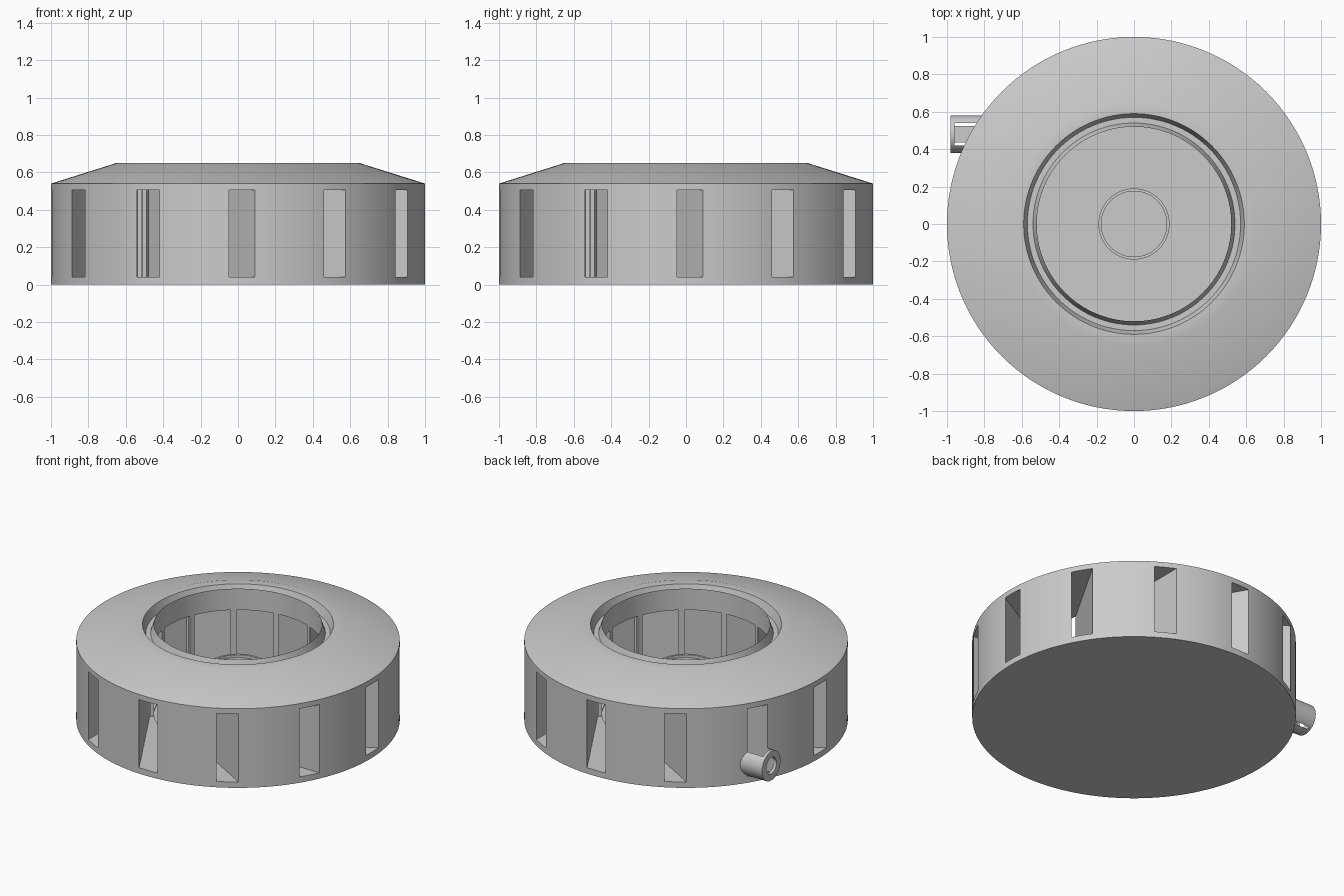
import bpy, bmesh, math
from mathutils import Matrix, Vector

cube = bpy.data.objects.get("Cube")
if cube:
    bpy.data.objects.remove(cube, do_unlink=True)

grey = bpy.data.materials.new("plain grey")
grey.use_nodes = True
grey.diffuse_color = (0.6, 0.6, 0.6, 1)
grey.node_tree.nodes["Principled BSDF"].inputs["Base Color"].default_value = (0.6, 0.6, 0.6, 1)


def add_object(name, bm):
    bmesh.ops.recalc_face_normals(bm, faces=bm.faces)
    mesh = bpy.data.meshes.new(name)
    bm.to_mesh(mesh)
    bm.free()
    mesh.materials.append(grey)
    obj = bpy.data.objects.new(name, mesh)
    bpy.context.collection.objects.link(obj)
    return obj


def lathe(profile, segments, closed=False):
    """Revolve (radius, height) points about z."""
    bm = bmesh.new()
    verts = [bm.verts.new((r, 0, z)) for r, z in profile]
    pairs = list(zip(verts, verts[1:]))
    if closed:
        pairs.append((verts[-1], verts[0]))
    edges = [bm.edges.new(p) for p in pairs]
    bmesh.ops.spin(bm, geom=verts + edges, axis=(0, 0, 1), cent=(0, 0, 0),
                   angle=math.tau, steps=segments, use_merge=True)
    bmesh.ops.remove_doubles(bm, verts=bm.verts, dist=0.0005)
    return bm


def cut(obj, cutter):
    mod = obj.modifiers.new("channels", "BOOLEAN")
    mod.operation = "DIFFERENCE"
    mod.solver = "EXACT"
    mod.use_self = True
    mod.object = cutter
    bpy.ops.object.select_all(action="DESELECT")
    obj.select_set(True)
    bpy.context.view_layer.objects.active = obj
    bpy.ops.object.modifier_apply(modifier=mod.name)
    bpy.ops.object.shade_smooth_by_angle(angle=math.radians(30))


# Housing: base, wall, sloped top, rim groove, bowl and central hub
housing = add_object("housing", lathe([
    (0, 0), (1, 0), (1, 0.54), (0.65, 0.65), (0.59, 0.65), (0.57, 0.59),
    (0.54, 0.59), (0.52, 0.65), (0.52, 0.035), (0.19, 0.035), (0.19, 0.36),
    (0.175, 0.36), (0.175, 0.34), (0, 0.34)], 128))

# Inlet pipe lying along x in line with one channel
bm = lathe([(0.1, 0), (0.1, 0.2), (0.055, 0.2), (0.055, 0)], 48, closed=True)
bmesh.ops.transform(bm, verts=bm.verts, matrix=Matrix.Translation((-0.98, 0.48, 0.13))
                    @ Matrix.Rotation(math.pi / 2, 4, "Y"))
inlet = add_object("inlet_pipe", bm)

# Twelve offset straight channels running into the bowl
bm = bmesh.new()
low, high = Vector((-0.96, 0.42, 0.04)), Vector((-0.09, 0.54, 0.505))
for i in range(12):
    matrix = (Matrix.Rotation(math.tau * i / 12, 4, "Z")
              @ Matrix.Translation((low + high) / 2)
              @ Matrix.Diagonal((*(high - low), 1)))
    bmesh.ops.create_cube(bm, size=1, matrix=matrix)
cutter = add_object("channel_cutter", bm)

for part in (housing, inlet):
    cut(part, cutter)
bpy.data.objects.remove(cutter, do_unlink=True)
